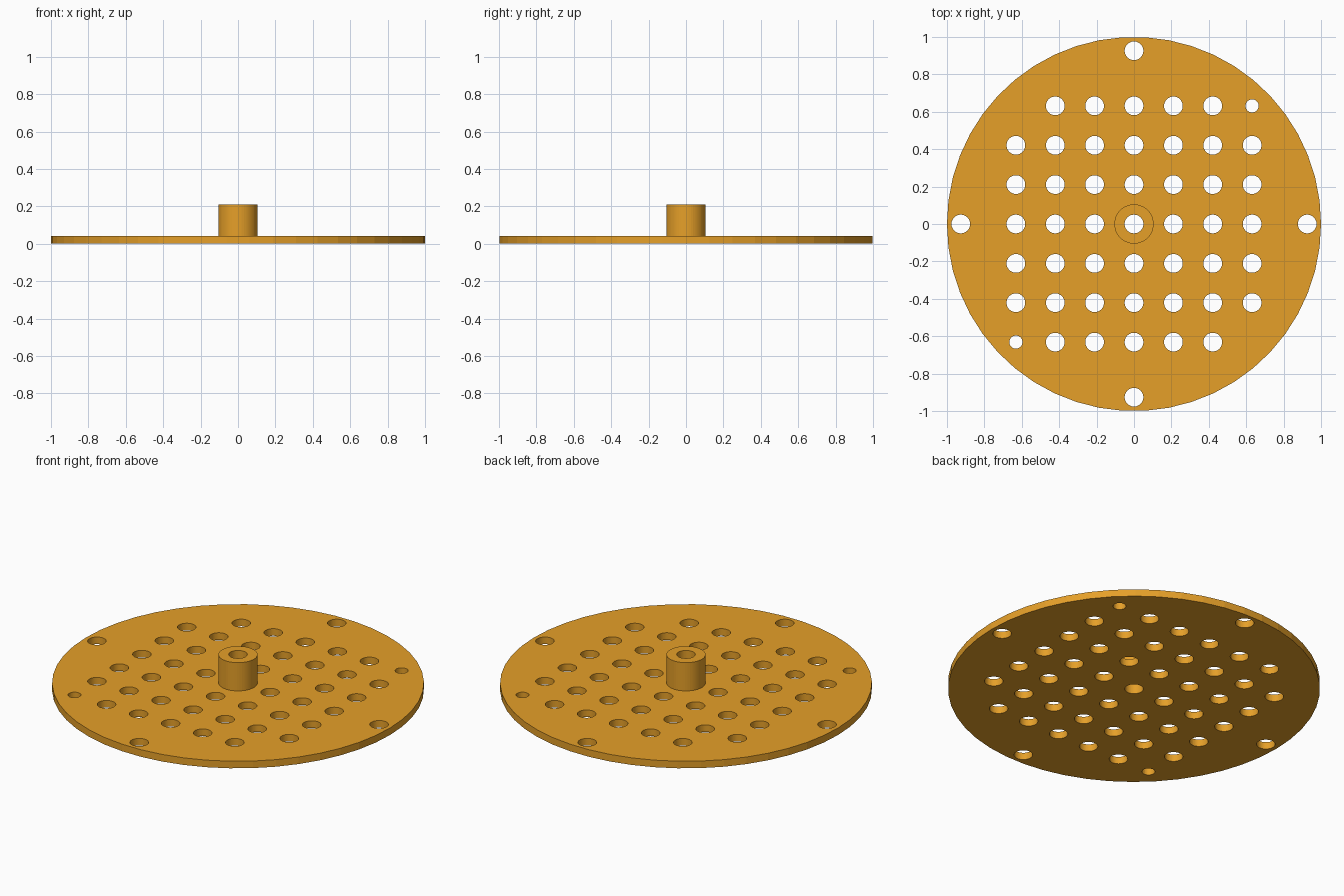
import bpy, bmesh
from math import cos, sin, pi
from mathutils import Matrix

if "Cube" in bpy.data.objects:
    bpy.data.objects.remove(bpy.data.objects["Cube"])

SIDES = 50
PITCH = 0.2105
HOLE_R, SMALL_R = 0.05, 0.035
PLATE_T, HUB_R, HUB_H = 0.042, 0.105, 0.21


def make_object(name, bm):
    bmesh.ops.recalc_face_normals(bm, faces=bm.faces)
    mesh = bpy.data.meshes.new(name)
    bm.to_mesh(mesh)
    bm.free()
    obj = bpy.data.objects.new(name, mesh)
    bpy.context.collection.objects.link(obj)
    return obj


# Round plate with bored hub, turned from one closed profile
profile = [(HOLE_R, 0), (1, 0), (1, PLATE_T), (HUB_R, PLATE_T),
           (HUB_R, HUB_H), (HOLE_R, HUB_H)]
bm = bmesh.new()
rings = [[bm.verts.new((r * cos(2 * pi * i / SIDES), r * sin(2 * pi * i / SIDES), z))
          for i in range(SIDES)] for r, z in profile]
for k, ring in enumerate(rings):
    nxt = rings[(k + 1) % len(rings)]
    for i in range(SIDES):
        j = (i + 1) % SIDES
        bm.faces.new((ring[i], ring[j], nxt[j], nxt[i]))
plate = make_object("perforated_plate", bm)

# Hole positions: grid with two small and two absent corners, plus four rim holes
holes = []
for ix in range(-3, 4):
    for iy in range(-3, 4):
        corner = abs(ix) == 3 and abs(iy) == 3
        if (ix, iy) == (0, 0) or (corner and ix != iy):
            continue
        holes.append((ix * PITCH, iy * PITCH, SMALL_R if corner else HOLE_R))
for x, y in ((1, 0), (-1, 0), (0, 1), (0, -1)):
    holes.append((x * 0.926, y * 0.926, HOLE_R))

# Hole cutters
bm = bmesh.new()
for x, y, r in holes:
    bmesh.ops.create_cone(bm, cap_ends=True, segments=SIDES, radius1=r, radius2=r,
                          depth=0.3, matrix=Matrix.Translation((x, y, 0)))
cutter = make_object("hole_cutters", bm)
cutter.hide_render = True

# Punch the holes
cut = plate.modifiers.new("holes", 'BOOLEAN')
cut.operation = 'DIFFERENCE'
cut.solver = 'EXACT'
cut.object = cutter
bpy.context.view_layer.objects.active = plate
plate.select_set(True)
bpy.ops.object.modifier_apply(modifier=cut.name)
bpy.data.objects.remove(cutter)

# Ochre finish
mat = bpy.data.materials.new("ochre")
mat.diffuse_color = (0.79, 0.35, 0.022, 1)
mat.use_nodes = True
mat.node_tree.nodes["Principled BSDF"].inputs["Base Color"].default_value = mat.diffuse_color
plate.data.materials.clear()
plate.data.materials.append(mat)
